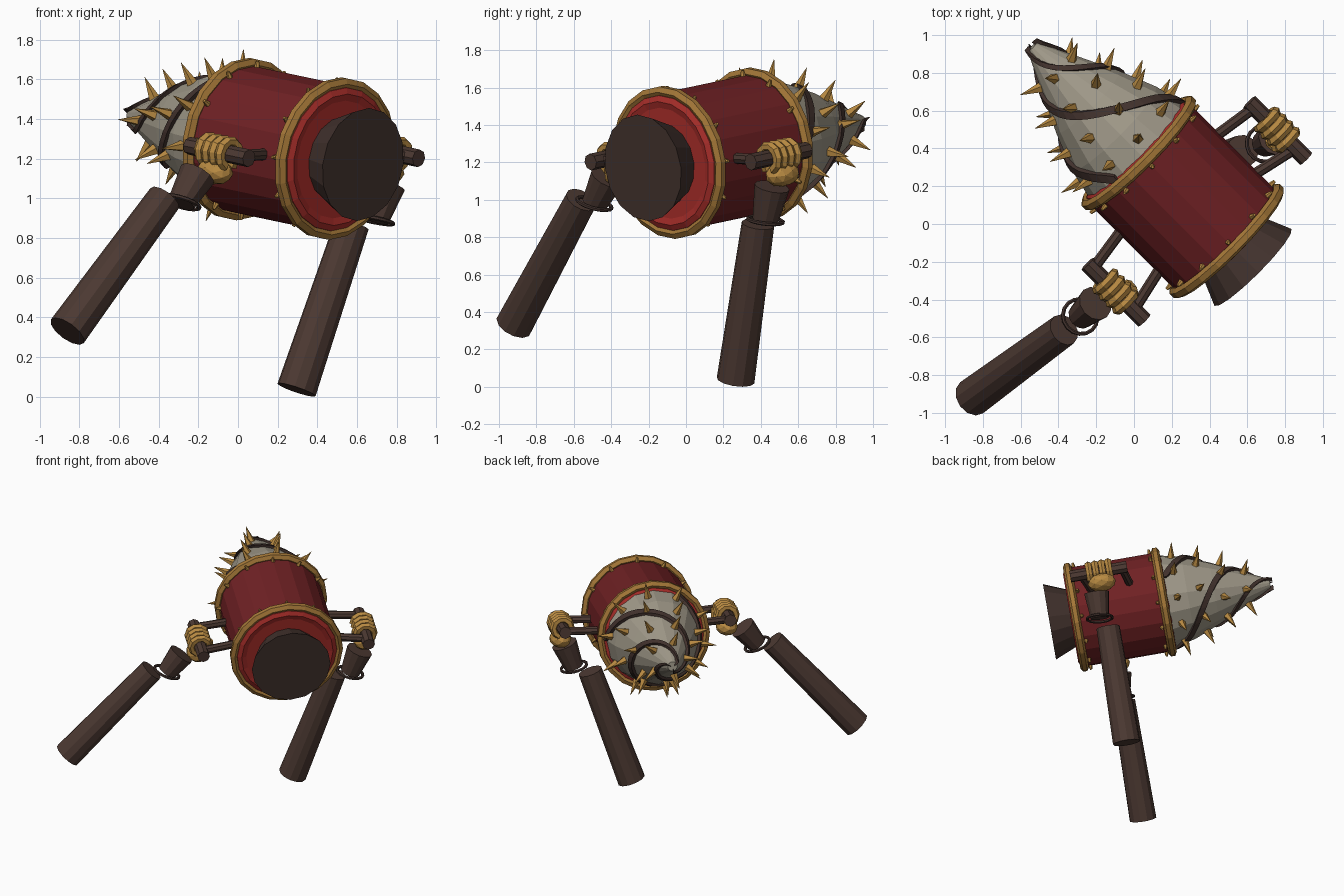
import bpy, bmesh, math
from mathutils import Matrix, Vector

if "Cube" in bpy.data.objects:
    bpy.data.objects.remove(bpy.data.objects["Cube"])

def srgb(r, g, b):
    f = lambda c: c / 12.92 if c <= 0.04045 else ((c + 0.055) / 1.055) ** 2.4
    return (f(r / 255), f(g / 255), f(b / 255), 1)

def material(name, *rgb):
    m = bpy.data.materials.new(name)
    m.diffuse_color = srgb(*rgb)
    m.use_nodes = True
    m.node_tree.nodes["Principled BSDF"].inputs["Base Color"].default_value = m.diffuse_color
    return m

DARK_RED = material("dark red", 112, 33, 36)
RED = material("bright red", 170, 46, 42)
GOLD = material("gold", 184, 138, 66)
BRASS = material("brass", 165, 120, 56)
GREY = material("warm grey", 160, 153, 137)
BROWN = material("brown", 76, 57, 50)
DARK_BROWN = material("dark brown", 66, 50, 45)

# Drill frame: local Z runs from the rear to the tip, local Y up, local X to the left side
TILT = math.radians(8.5)
U = Vector((1, 1, 0)).normalized()
D = (Vector((-1, 1, 0)).normalized() * math.cos(TILT) + Vector((0, 0, math.sin(TILT)))).normalized()
UP = D.cross(-U)
FRAME = Matrix((-U, UP, D)).transposed().to_4x4()
FRAME.translation = (0.49, -0.09, 1.20)

def finish(name, bm, mat, matrix=None):
    bmesh.ops.recalc_face_normals(bm, faces=bm.faces)
    if matrix is not None:
        bm.transform(matrix)
    me = bpy.data.meshes.new(name)
    bm.to_mesh(me)
    bm.free()
    me.materials.append(mat)
    ob = bpy.data.objects.new(name, me)
    bpy.context.collection.objects.link(ob)
    return ob

def skin(bm, rings, closed=False):
    """Bridge equal-length rings of points; cap the ends unless closed."""
    vs = [[bm.verts.new(p) for p in ring] for ring in rings]
    n = len(vs[0])
    for a, b in zip(vs, vs[1:] + vs[:1] if closed else vs[1:]):
        for i in range(n):
            bm.faces.new((a[i], a[(i + 1) % n], b[(i + 1) % n], b[i]))
    if not closed:
        bm.faces.new(vs[0][::-1])
        bm.faces.new(vs[-1])

def lathe(name, profile, n, mat, matrix=FRAME, closed=False):
    bm = bmesh.new()
    skin(bm, [[(r * math.cos(2 * math.pi * i / n), r * math.sin(2 * math.pi * i / n), z)
               for i in range(n)] for r, z in profile], closed)
    return finish(name, bm, mat, matrix)

def aim(p, direction):
    return Matrix.Translation(p) @ Vector(direction).to_track_quat('Z', 'Y').to_matrix().to_4x4()

def rod(name, p0, p1, r0, r1, n, mat, matrix=None):
    p0, p1 = Vector(p0), Vector(p1)
    m = aim(p0, p1 - p0)
    return lathe(name, [(r0, 0), (r1, (p1 - p0).length)], n, mat, matrix @ m if matrix else m)

def hoop(name, major, minor, z, n, k, mat, matrix=FRAME):
    prof = [(major + minor * math.cos(2 * math.pi * (j + .5) / k),
             z + minor * math.sin(2 * math.pi * (j + .5) / k)) for j in range(k)]
    return lathe(name, prof, n, mat, matrix, True)

def cones(name, spots, r, length, n, tip, mat):
    bm = bmesh.new()
    for p, nrm in spots:
        bmesh.ops.create_cone(bm, cap_ends=True, segments=n, radius1=r, radius2=tip, depth=length,
                              matrix=aim(Vector(p) + Vector(nrm) * length / 2, nrm))
    return finish(name, bm, mat, FRAME)

# Barrel, rims, end caps and exhaust
LEN = 0.665
lathe("barrel", [(0.375, 0.0), (0.375, LEN)], 20, DARK_RED)
for label, z, s in (("rear", 0.0, -1), ("front", LEN, 1)):
    hoop(label + "_rim", 0.384, 0.032, z, 20, 6, BRASS)
    lathe(label + "_cap", [(0.37, z), (0.365, z + s * .025), (0.335, z + s * .04), (0.3, z + s * .03)], 20, RED)
    zs = z - s * 0.045
    cones(label + "_rim_studs",
          [((0.37 * math.cos(a), 0.37 * math.sin(a), zs), (math.cos(a), math.sin(a), 0))
           for a in (math.pi / 6 * i for i in range(12))], 0.016, 0.035, 6, 0.008, GOLD)
lathe("exhaust", [(0.205, 0.0), (0.288, -0.2)], 16, DARK_BROWN)

# Drill cone
PROFILE = [(0.355, 0.67), (0.315, 0.85), (0.235, 1.05), (0.14, 1.25), (0.068, 1.40), (0.035, 1.47)]
lathe("drill_cone", PROFILE, 16, GREY)

def radius(t):
    t = min(max(t, 0.67), 1.4699)
    for (r0, t0), (r1, t1) in zip(PROFILE, PROFILE[1:]):
        if t <= t1:
            return r0 + (r1 - r0) * (t - t0) / (t1 - t0)

def around(a, r, t):
    return (-r * math.cos(a), r * math.sin(a), t)

# Three spiral bands winding up the cone
bm = bmesh.new()
for k in range(3):
    rings = []
    for i in range(25):
        s = i / 24
        t = 0.69 + 0.78 * s
        a = math.radians(120 * k + 265 * s ** 1.2)
        h = 0.027 - 0.007 * s
        rings.append([around(a, radius(t + e * h) + o, t + e * h)
                      for e, o in ((-1, -.02), (-1, .018), (1, .018), (1, -.02))])
    skin(bm, rings)
finish("spiral_bands", bm, DARK_BROWN, FRAME)

# Spikes in staggered rows
spots = []
for t, n, off in ((0.77, 10, 0.25), (0.94, 8, 0.6), (1.11, 7, 0.2), (1.28, 5, 0.5)):
    slope = (radius(t - .03) - radius(t + .03)) / .06
    for i in range(n):
        a = 2 * math.pi * (i + off) / n
        nrm = Vector(around(a, 1, slope)).normalized()
        spots.append((Vector(around(a, radius(t) - 0.012, t)), nrm))
cones("cone_spikes", spots, 0.031, 0.125, 5, 0.001, GOLD)

# Handles and gripping hands on both sides
for side, s in (("left", 1), ("right", -1)):
    hx = s * 0.605
    rod(side + "_grip_bar", (hx, 0, 0.01), (hx, 0, 0.44), 0.045, 0.045, 8, BROWN, FRAME)
    for j, (za, zb) in enumerate(((0.15, 0.09), (0.44, 0.40))):
        rod(f"{side}_strut_{j + 1}", (s * 0.34, 0, za), (hx, 0, zb), 0.03, 0.03, 8, BROWN, FRAME)
    for j in range(4):
        bm = bmesh.new()
        rings = []
        for i in range(8):
            a = math.radians(-70 + 250 * i / 7)
            c = Vector((hx + s * 0.064 * math.cos(a), 0.066 * math.sin(a), 0.155 + 0.05 * j))
            out = Vector((s * math.cos(a), math.sin(a), 0))
            r = 0.026 if i % 3 else 0.029
            rings.append([c + out * r * math.cos(b) + Vector((0, 0, r * math.sin(b)))
                          for b in (math.pi / 3 * q for q in range(6))])
        skin(bm, rings)
        finish(f"{side}_finger_{j + 1}", bm, GOLD, FRAME)
    bm = bmesh.new()
    bmesh.ops.create_icosphere(bm, subdivisions=2, radius=1, matrix=Matrix.Translation((hx + s * .005, -0.1, 0.235))
                               @ Matrix.Diagonal((0.08, 0.066, 0.105, 1)))
    finish(side + "_palm", bm, GOLD, FRAME)
    rod(side + "_thumb", (hx - s * .07, -0.07, 0.2), (hx - s * .075, 0.03, 0.17), 0.03, 0.022, 6, GOLD, FRAME)

# Forearms, wrist cuffs and loose bracelets
ARMS = {
    "left": ((-.86, -.92, .33), (-.37, -.56, 1.0), (-.285, -.49, .98), (-.205, -.42, 1.12)),
    "right": ((.295, .265, .035), (.575, .385, .87), (.69, .425, .89), (.75, .46, 1.07)),
}
for side, (elbow, top, c0, c1) in ARMS.items():
    rod(side + "_forearm", elbow, top, 0.102, 0.088, 12, BROWN)
    rod(side + "_cuff", c0, c1, 0.07, 0.095, 12, BROWN)
    hoop(side + "_bracelet", 0.095, 0.011, 0, 16, 6, DARK_BROWN,
         aim(c0, Vector(c1) - Vector(c0) + Vector((0, 0, 0.12))))
